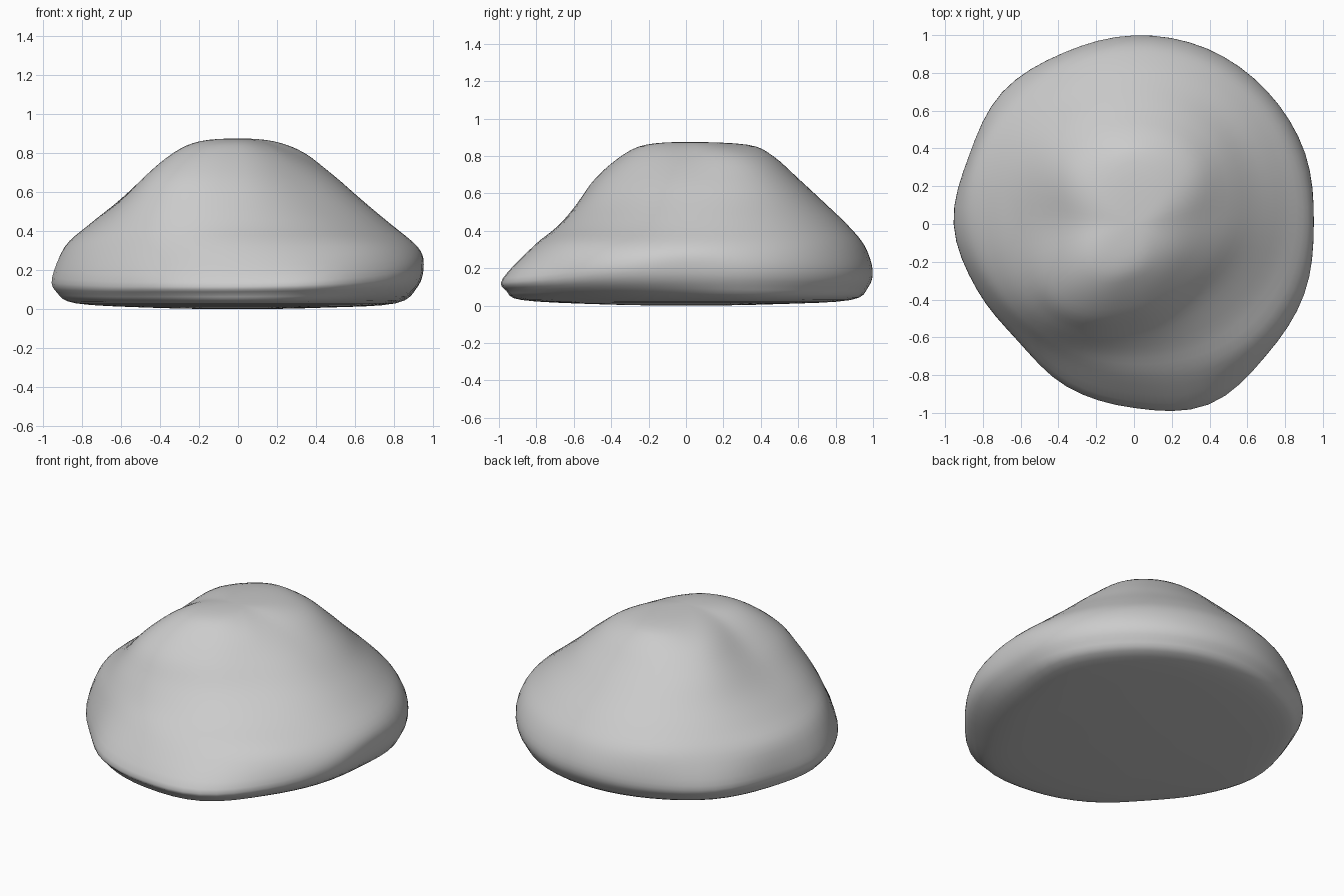
import bpy, bmesh
from math import sin, cos, tau, floor

if "Cube" in bpy.data.objects:
    bpy.data.objects.remove(bpy.data.objects["Cube"])

SEGMENTS, STEPS = 64, 4


def spline(a, b, c, d, t):
    return 0.5 * (2*b + (c - a)*t + (2*a - 5*b + 4*c - d)*t*t + (3*b - a - 3*c + d)*t**3)


def around(values, u):
    """Smooth periodic lookup, u = 0..1 around the boulder, starting at +x."""
    n = len(values)
    i = floor(u * n)
    return spline(*(values[(i + k) % n] for k in (-1, 0, 1, 2)), u * n - i)


# Widest outline: radius and height every 22.5 degrees
rim_r = [.952, .98, .995, 1.005, .998, .98, .985, .945, .953, .90, .87, .925, .965, 1.025, .985, .975]
rim_z = [.23, .21, .20, .19, .19, .17, .16, .16, .16, .15, .14, .14, .14, .15, .17, .21]
# Edge of the flat underside
base_r = [.79, .86, .88, .89, .88, .87, .87, .84, .83, .79, .77, .82, .87, .90, .81, .78]
# Contours of the upper body: height, radius every 45 degrees
contours = [
    (.32, [.92, .95, .955, .92, .885, .80, .81, .90]),
    (.43, [.785, .85, .865, .83, .765, .745, .68, .71]),
    (.55, [.635, .72, .74, .71, .615, .67, .565, .54]),
    (.68, [.475, .59, .60, .58, .465, .57, .46, .41]),
    (.80, [.29, .44, .465, .42, .31, .41, .32, .27]),
    (.86, [.14, .25, .33, .24, .17, .25, .20, .14]),
]


def column(u):
    """Profile from the bottom pole to the top pole at one angle."""
    b, r, z = around(base_r, u), around(rim_r, u), around(rim_z, u)
    pts = [(0, 0), (.55 * b, .008), (b, .03), (b + .8 * (r - b), .03 + .43 * (z - .03)), (r, z)]
    pts += [(around(c, u), h) for h, c in contours] + [(0, .875)]
    ext = [(-pts[1][0], pts[1][1])] + pts + [(-pts[-2][0], pts[-2][1])]
    out = []
    for i in range(len(pts) - 1):
        for s in range(STEPS):
            out.append([spline(*(ext[i + k][j] for k in range(4)), s / STEPS) for j in (0, 1)])
    return out[1:]


# Boulder body: rings lofted between two poles
bm = bmesh.new()
bottom, top = bm.verts.new((0, 0, 0)), bm.verts.new((0, 0, .875))
cols = []
for i in range(SEGMENTS):
    a = tau * i / SEGMENTS
    cols.append([bm.verts.new((r * cos(a), r * sin(a), max(z, 0))) for r, z in column(i / SEGMENTS)])
for i, c in enumerate(cols):
    d = cols[(i + 1) % SEGMENTS]
    bm.faces.new((bottom, d[0], c[0]))
    bm.faces.new((top, c[-1], d[-1]))
    for k in range(len(c) - 1):
        bm.faces.new((c[k], d[k], d[k + 1], c[k + 1]))
bmesh.ops.recalc_face_normals(bm, faces=bm.faces)
for f in bm.faces:
    f.smooth = True
mesh = bpy.data.meshes.new("boulder")
bm.to_mesh(mesh)
bm.free()
bpy.context.collection.objects.link(bpy.data.objects.new("boulder", mesh))
